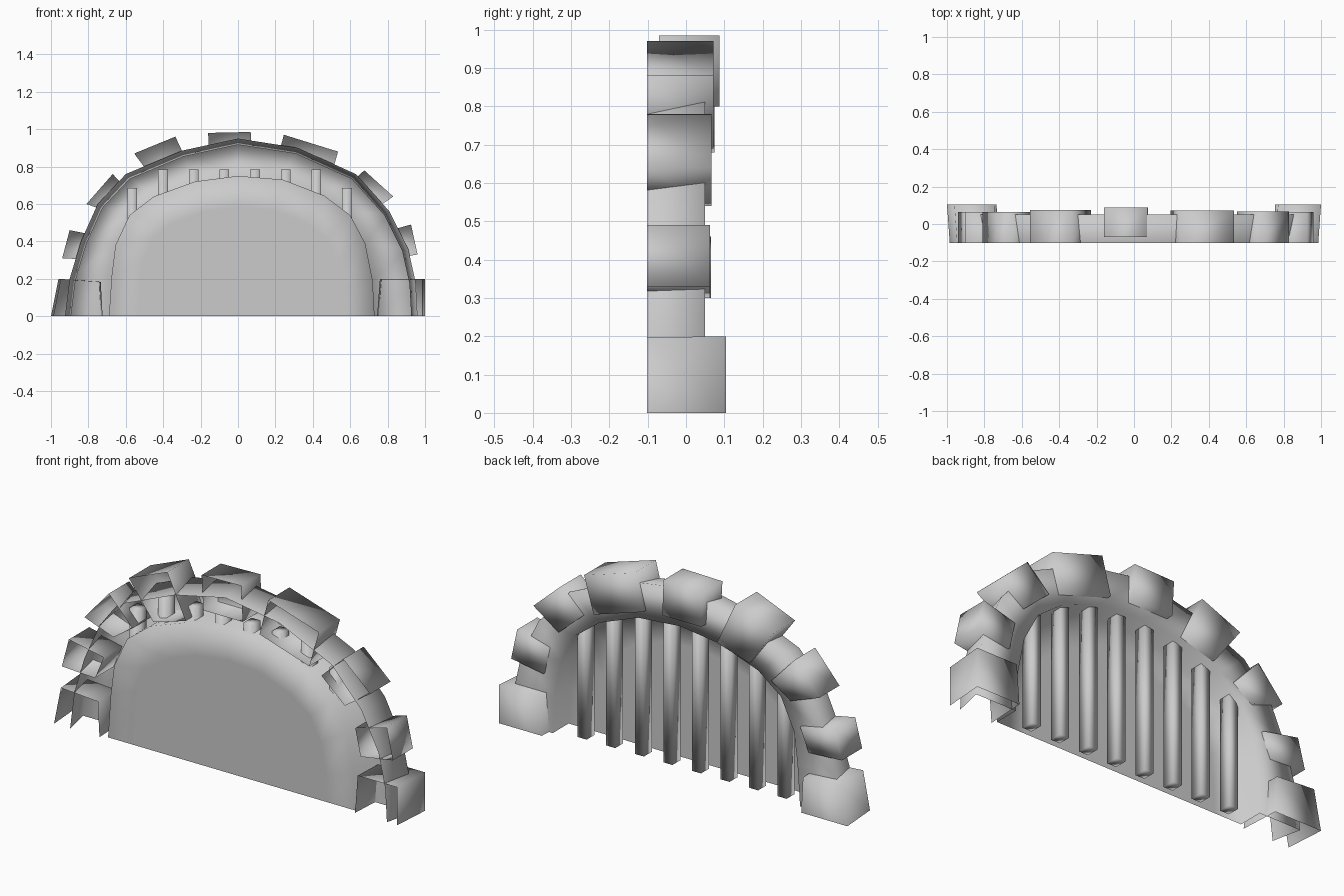
import bpy, bmesh

if "Cube" in bpy.data.objects:
    bpy.data.objects.remove(bpy.data.objects["Cube"])

# arch outlines in x, z (left foot to right foot)
OUTER = [(-.925, 0), (-.90, .2), (-.84, .4), (-.75, .6), (-.6, .76), (-.3, .885), (0, .95),
         (.32, .9), (.63, .76), (.81, .56), (.91, .36), (.95, .18), (.96, 0)]
INNER = [(-.69, 0), (-.675, .22), (-.655, .38), (-.58, .54), (-.45, .64), (-.23, .72), (0, .75),
         (.24, .73), (.46, .645), (.6, .54), (.68, .39), (.72, .19), (.73, 0)]
BACK, FACE, PANEL = -.102, .05, -.08


def finish(name, bm):
    """Orient the open shell so its faces look toward +y, then link it."""
    bmesh.ops.recalc_face_normals(bm, faces=bm.faces[:])
    if sum(f.normal.y * f.calc_area() for f in bm.faces) < -1e-4:
        bmesh.ops.reverse_faces(bm, faces=bm.faces[:])
    me = bpy.data.meshes.new(name)
    bm.to_mesh(me)
    bm.free()
    for p in me.polygons:
        p.use_smooth = True
    ob = bpy.data.objects.new(name, me)
    bpy.context.collection.objects.link(ob)
    return ob


def loop(bm, pts, y, s=1.0):
    return [bm.verts.new((x * s, y, z * s)) for x, z in pts]


def bridge(bm, a, b, closed=False):
    n = len(a)
    for i in range(n if closed else n - 1):
        j = (i + 1) % n
        bm.faces.new((a[i], a[j], b[j], b[i]))


# arch ring and recessed panel: one continuous shell, open behind
bm = bmesh.new()
loops = [loop(bm, OUTER, BACK, .965), loop(bm, OUTER, FACE),
         loop(bm, INNER, FACE), loop(bm, INNER, PANEL), loop(bm, INNER, PANEL, .78)]
for a, b in zip(loops, loops[1:]):
    bridge(bm, a, b)
bm.faces.new(loops[-1])
finish("arch_and_panel", bm)


# surround stones: wedge blocks open at the back
def stone(name, quad, front, back=BACK, base=False):
    bm = bmesh.new()
    b, f = loop(bm, quad, back, .985 if base else 1), loop(bm, quad, front)
    bridge(bm, b, f, closed=not base)      # base stones have no underside
    bm.faces.new(f)
    finish(name, bm)


stone("base_stone_left", [(-1, 0), (-.96, .2), (-.745, .185), (-.735, 0)], .105, base=True)
stone("lower_stone_left", [(-.94, .31), (-.9, .46), (-.7, .42), (-.75, .3)], .065)
stone("middle_stone_left", [(-.81, .6), (-.67, .76), (-.535, .615), (-.645, .54)], .065)
stone("upper_stone_left", [(-.555, .87), (-.335, .96), (-.23, .735), (-.415, .68)], .075)
stone("keystone", [(-.16, .98), (.068, .985), (.075, .8), (-.15, .8)], .087, -.07)
stone("upper_stone_right", [(.245, .97), (.535, .88), (.48, .69), (.195, .78)], .072)
stone("middle_stone_right", [(.675, .78), (.83, .64), (.685, .54), (.55, .66)], .066)
stone("lower_stone_right", [(.925, .49), (.96, .33), (.775, .3), (.745, .44)], .063)
stone("base_stone_right", [(.755, 0), (.77, .2), (1, .2), (1, 0)], .105, base=True)

# upright grate bars
for i in range(8):
    top = .685 if i in (0, 7) else .785
    bm = bmesh.new()
    bmesh.ops.create_cube(bm, size=1)
    bmesh.ops.scale(bm, vec=(.052, .065, top), verts=bm.verts)
    bmesh.ops.translate(bm, vec=(-.565 + i * .164, -.014, top / 2), verts=bm.verts)
    finish("bar_%d" % (i + 1), bm)
